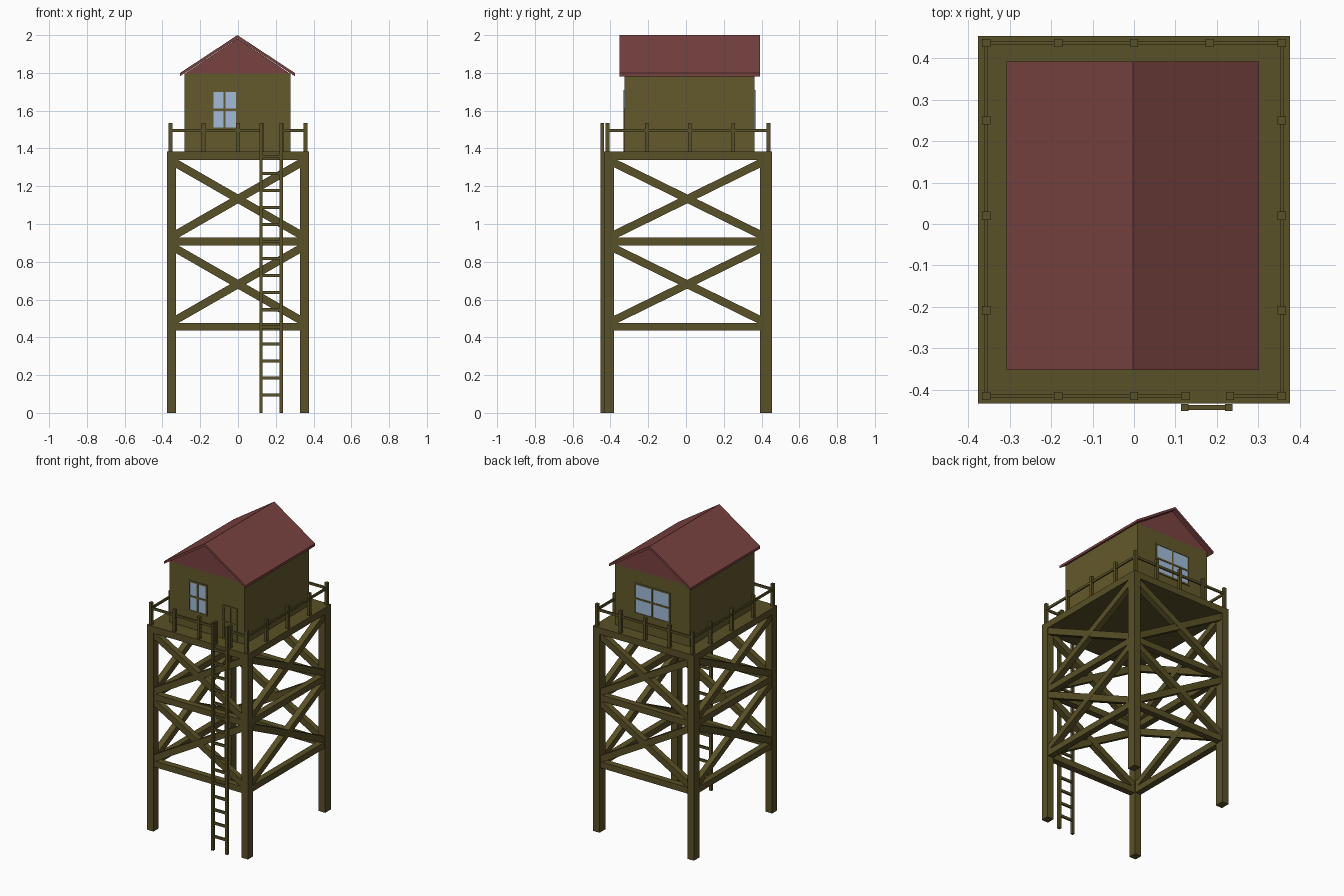
import bpy, bmesh
from mathutils import Vector

if "Cube" in bpy.data.objects:
    bpy.data.objects.remove(bpy.data.objects["Cube"])


def material(name, color):
    m = bpy.data.materials.new(name)
    m.diffuse_color = (*color, 1)
    m.use_nodes = True
    m.node_tree.nodes["Principled BSDF"].inputs["Base Color"].default_value = m.diffuse_color
    return m


TIMBER = material("timber", (0.10, 0.082, 0.020))
WALL = material("wall_wood", (0.125, 0.100, 0.024))
RED = material("roof_red", (0.19, 0.055, 0.052))
GLASS = material("glass", (0.36, 0.50, 0.70))


def finish(bm, name, mat):
    bmesh.ops.recalc_face_normals(bm, faces=bm.faces)
    me = bpy.data.meshes.new(name)
    bm.to_mesh(me)
    bm.free()
    me.materials.append(mat)
    ob = bpy.data.objects.new(name, me)
    bpy.context.collection.objects.link(ob)
    return ob


def box(name, x, y, z, mat=TIMBER):
    """Box from (min, max) pairs on each axis."""
    bm = bmesh.new()
    bmesh.ops.create_cube(bm, size=1)
    for v in bm.verts:
        v.co = Vector([(a + b) / 2 + c * (b - a) for (a, b), c in zip((x, y, z), v.co)])
    return finish(bm, name, mat)


def post(name, x, y, z, size, mat=TIMBER):
    return box(name, (x - size / 2, x + size / 2), (y - size / 2, y + size / 2), z, mat)


def beam(name, a, b, normal, width, depth):
    """Rectangular timber from a to b, depth measured along the side normal."""
    a, b, n = Vector(a), Vector(b), Vector(normal)
    side = (b - a).cross(n).normalized() * width / 2
    n = n * depth / 2
    bm = bmesh.new()
    ends = [[bm.verts.new(p + s * side + t * n) for s, t in ((-1, -1), (1, -1), (1, 1), (-1, 1))]
            for p in (a, b)]
    bm.faces.new(ends[0])
    bm.faces.new(ends[1])
    for i in range(4):
        j = (i + 1) % 4
        bm.faces.new((ends[0][i], ends[0][j], ends[1][j], ends[1][i]))
    return finish(bm, name, TIMBER)


def prism(name, profile, y0, y1, mat):
    """Extrude an x-z profile along y."""
    bm = bmesh.new()
    f = bm.faces.new([bm.verts.new((x, y0, z)) for x, z in profile])
    ext = bmesh.ops.extrude_face_region(bm, geom=[f])["geom"]
    bmesh.ops.translate(bm, vec=(0, y1 - y0, 0),
                        verts=[g for g in ext if isinstance(g, bmesh.types.BMVert)])
    return finish(bm, name, mat)


# Platform and legs
X, Y0, Y1 = 0.377, -0.433, 0.454
DECK = 1.385
box("platform", (-X, X), (Y0, Y1), (1.34, DECK))
for i, (x0, x1) in enumerate(((-X, -0.328), (0.328, X))):
    for j, (y0, y1) in enumerate(((Y0, -0.38), (0.392, Y1))):
        box(f"leg_{i}{j}", (x0, x1), (y0, y1), (0, 1.34))

# Horizontal beams and cross braces on all four sides
lx, ly0, ly1 = 0.34, -0.39, 0.405
sides = {
    "front": ((-lx, -0.408), (lx, -0.408), (0, 1, 0)),
    "back": ((-lx, 0.424), (lx, 0.424), (0, 1, 0)),
    "left": ((-0.352, ly0), (-0.352, ly1), (1, 0, 0)),
    "right": ((0.352, ly0), (0.352, ly1), (1, 0, 0)),
}
for name, (p, q, n) in sides.items():
    for k, z in enumerate((0.456, 0.908)):
        beam(f"{name}_beam_{k}", (*p, z), (*q, z), n, 0.042, 0.042)
        lo, hi = z + 0.03, z + 0.42
        beam(f"{name}_brace_up_{k}", (*p, lo), (*q, hi), n, 0.042, 0.040)
        beam(f"{name}_brace_down_{k}", (*p, hi), (*q, lo), n, 0.042, 0.038)

# Railing posts
RX, RY0, RY1 = 0.357, -0.415, 0.437
spots = [(x, RY0) for x in (-RX, -0.183, 0, 0.125, 0.232, RX)]
spots += [(x, RY1) for x in (-RX, -0.183, 0, 0.183, RX)]
spots += [(s * RX, y) for s in (-1, 1) for y in (-0.208, 0.02, 0.25)]
for i, (x, y) in enumerate(spots):
    post(f"rail_post_{i}", x, y, (DECK, 1.535), 0.020)

# Handrails, open at the ladder
rz, h = (1.487, 1.503), 0.005
box("handrail_front_left", (-RX, 0.125), (RY0 - h, RY0 + h), rz)
box("handrail_front_right", (0.232, RX), (RY0 - h, RY0 + h), rz)
box("handrail_back", (-RX, RX), (RY1 - h, RY1 + h), rz)
for s, name in ((-1, "left"), (1, "right")):
    box(f"handrail_{name}", (s * RX - h, s * RX + h), (RY0, RY1), rz)

# Ladder
for i, x in enumerate((0.122, 0.229)):
    box(f"ladder_side_{i}", (x - 0.009, x + 0.009), (-0.452, -0.434), (0, 1.535))
for i in range(15):
    z = 0.095 + i * 0.0902
    box(f"ladder_rung_{i}", (0.125, 0.226), (-0.449, -0.437), (z - 0.008, z + 0.008))

# Cabin
CX, HY0, HY1 = -0.003, -0.325, 0.363
box("cabin_walls", (CX - 0.28, CX + 0.28), (HY0, HY1), (DECK, 1.796), WALL)

# Roof: thin folded sheet over a gable
prism("gable", [(CX - 0.28, 1.795), (CX + 0.28, 1.795), (CX, 1.981)], HY0, HY1, RED)
prism("roof", [(CX - 0.305, 1.782), (CX, 1.982), (CX + 0.305, 1.782),
               (CX + 0.305, 1.799), (CX, 2.0), (CX - 0.305, 1.799)], -0.352, 0.392, RED)


def window(name, x0, x1, wall_y, out):
    """Framed window with four panes on a wall facing out along y."""
    z0, z1, t = 1.50, 1.71, 0.011

    def span(d0, d1):
        return tuple(sorted((wall_y + out * d0, wall_y + out * d1)))
    box(name + "_glass", (x0, x1), span(-0.005, 0.002), (z0, z1), GLASS)
    for i, x in enumerate((x0, (x0 + x1) / 2 - t / 2, x1 - t)):
        box(f"{name}_upright_{i}", (x, x + t), span(0, 0.006), (z0, z1), WALL)
    for i, z in enumerate((z0, (z0 + z1) / 2 - t / 2, z1 - t)):
        box(f"{name}_crossbar_{i}", (x0, x1), span(0, 0.0058), (z, z + t), WALL)


window("front_window", -0.142, 0.0, HY0, -1)
window("back_window", -0.138, 0.132, HY1, 1)

# Door with frame and panels
box("door", (0.118, 0.224), (HY0 - 0.003, HY0), (DECK, 1.612), WALL)
for i, x in enumerate((0.118, 0.166, 0.214)):
    box(f"door_stile_{i}", (x, x + 0.010), (HY0 - 0.007, HY0), (DECK, 1.612), WALL)
for i, z in enumerate((DECK, 1.494, 1.602)):
    box(f"door_crossbar_{i}", (0.118, 0.224), (HY0 - 0.0068, HY0), (z, z + 0.010), WALL)
